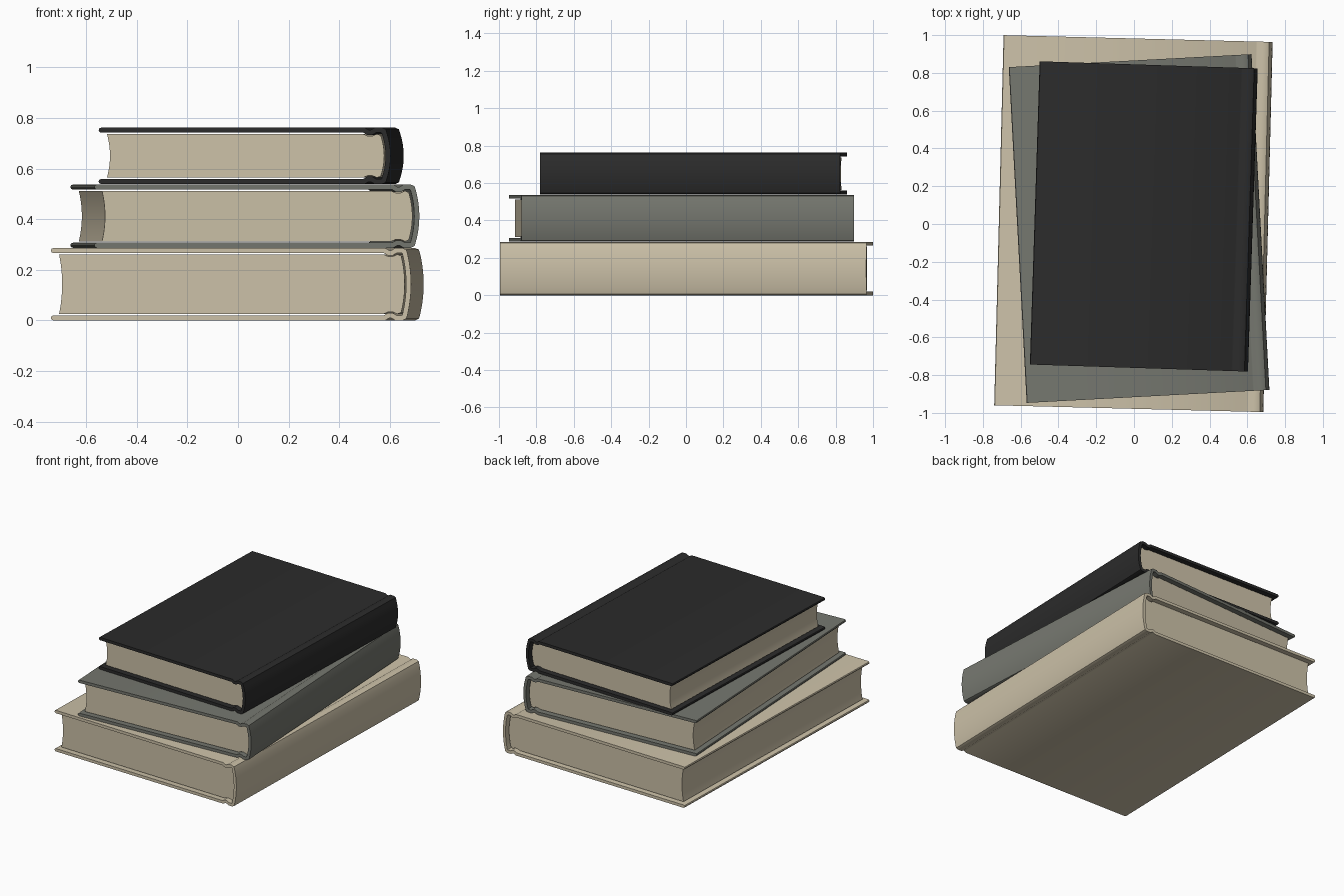
import bpy, bmesh, math
from mathutils import Vector

if "Cube" in bpy.data.objects:
    bpy.data.objects.remove(bpy.data.objects["Cube"])


def material(name, srgb):
    m = bpy.data.materials.new(name)
    lin = [((c / 255 + 0.055) / 1.055) ** 2.4 for c in srgb]
    m.diffuse_color = (*lin, 1)
    m.use_nodes = True
    m.node_tree.nodes["Principled BSDF"].inputs["Base Color"].default_value = m.diffuse_color
    return m


PAPER = material("paper cream", (204, 193, 168))
CREAM = material("cover cream", (204, 193, 168))
GREY = material("cover grey", (117, 119, 111))
BLACK = material("cover black", (43, 43, 43))


def extrude_profile(name, pts, length, mat, place):
    """Extrude a closed x-z profile along y and place it in the stack."""
    bm = bmesh.new()
    face = bm.faces.new([bm.verts.new((x, -length / 2, z)) for x, z in pts])
    out = bmesh.ops.extrude_face_region(bm, geom=[face])
    moved = [v for v in out["geom"] if isinstance(v, bmesh.types.BMVert)]
    bmesh.ops.translate(bm, verts=moved, vec=(0, length, 0))
    bmesh.ops.recalc_face_normals(bm, faces=bm.faces)
    me = bpy.data.meshes.new(name)
    bm.to_mesh(me)
    bm.free()
    me.materials.append(mat)
    ob = bpy.data.objects.new(name, me)
    bpy.context.collection.objects.link(ob)
    x, y, z, angle = place
    ob.location = (x, y, z)
    ob.rotation_euler.z = math.radians(angle)
    bpy.ops.object.select_all(action="DESELECT")
    ob.select_set(True)
    bpy.context.view_layer.objects.active = ob
    bpy.ops.object.shade_smooth_by_angle(angle=math.radians(35))


def bow(x, half, depth, n=12):
    """Shallow vertical arc from +half to -half, bulging by depth at its middle."""
    return [(x + depth * (1 - t * t), half * t)
            for t in (1 - 2 * i / n for i in range(n + 1))]


def thicken(path, t):
    """Offset an open path to both sides, with rounded ends."""
    p = [Vector(q) for q in path]
    left, right = [], []
    for i, q in enumerate(p):
        a = (q - p[i - 1]).normalized() if i else (p[1] - q).normalized()
        b = (p[i + 1] - q).normalized() if i < len(p) - 1 else a
        na, nb = Vector((-a.y, a.x)), Vector((-b.y, b.x))
        n = (na + nb).normalized()
        n *= t / 2 / max(n.dot(na), 0.5)
        left.append(q + n)
        right.append(q - n)

    def cap(c, sign):
        return [(c.x - t / 2 * math.cos(a), c.y + sign * t / 2 * math.sin(a))
                for a in (math.radians(d) for d in (-45, 0, 45))]
    return left + cap(p[-1], -1)[::-1] + right[::-1] + cap(p[0], 1)


def book(label, width, length, height, place, mat, t=0.02):
    x0, x1, h = -width / 2, width / 2, height / 2
    zc = h - t / 2
    bulge = 0.014
    xs = x1 - bulge - t / 2
    place = (place[0], place[1], place[2] + h, place[3])
    # Case: boards, hinge grooves and rounded spine in one profile
    top = [(x0 + t / 2, zc), (x1 - 0.105, zc), (x1 - 0.09, zc - 0.009),
           (x1 - 0.075, zc - 0.009), (x1 - 0.06, zc), (xs - 0.012, zc), (xs - 0.003, zc - 0.004)]
    path = top + bow(xs, zc - 0.014, bulge) + [(x, -z) for x, z in reversed(top)]
    extrude_profile(label + "_cover", thicken(path, t), length, mat, place)
    # Page block: hollow fore edge, rounded back, notched under the hinges
    hp = h - t - 0.005
    roof = [(x1 - 0.11, hp), (x1 - 0.092, hp - 0.008),
            (x1 - 0.073, hp - 0.008), (x1 - 0.055, hp)]
    pages = roof + bow(x1 - t - bulge - 0.006, hp - 0.006, bulge)
    pages += [(x, -z) for x, z in reversed(roof)]
    pages += bow(x0 + 0.032, hp, 0.012)[::-1]
    extrude_profile(label + "_pages", pages, length - 0.06, PAPER, place)


book("bottom_book", 1.425, 1.96, 0.286, (-0.003, 0.002, 0.0, -1.45), CREAM)
book("middle_book", 1.287, 1.78, 0.25, (0.027, -0.024, 0.287, 3.05), GREY)
book("top_book", 1.155, 1.606, 0.223, (0.052, 0.04, 0.539, -1.85), BLACK)
